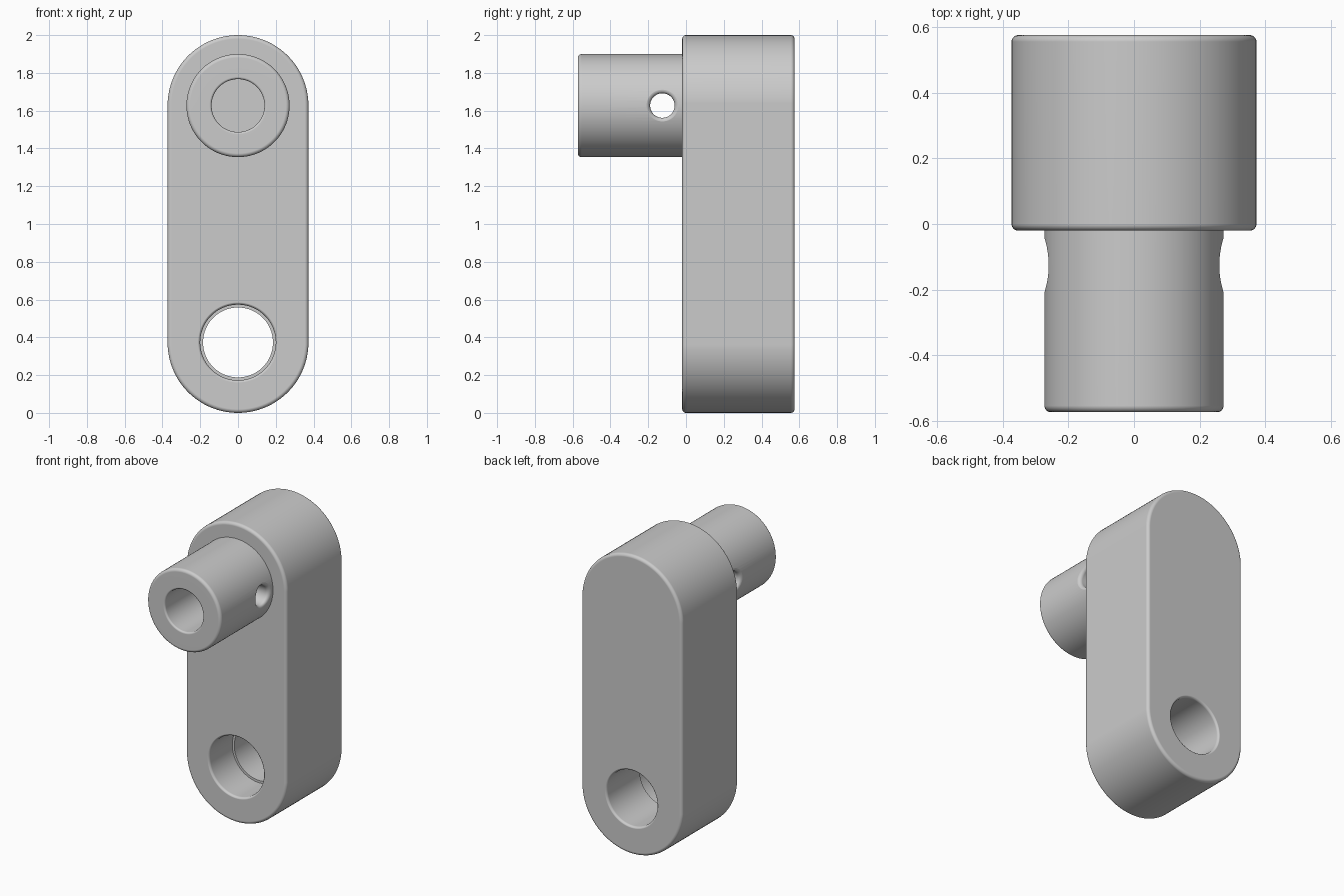
import bpy, bmesh, math

cube = bpy.data.objects.get("Cube")
if cube:
    bpy.data.objects.remove(cube, do_unlink=True)

# Main sizes
FRONT, BACK, PIN_TIP = -0.02, 0.575, -0.573
BODY_R, PIN_R = 0.373, 0.273
LOW_Z, HIGH_Z = BODY_R, 2 - BODY_R
BORE_R, STEP_R, STEP_Y = 0.185, 0.2, 0.225
EPS = 0.0006

steel = bpy.data.materials.new("grey_steel")
steel.use_nodes = True
GREY = (0.6, 0.6, 0.6, 1)
steel.diffuse_color = GREY
steel.node_tree.nodes["Principled BSDF"].inputs["Base Color"].default_value = GREY


def arc(t, r, f, start, end, steps=6):
    """Fillet points (along axis, radius) about a centre."""
    angles = [math.radians(start + (end - start) * i / steps) for i in range(steps + 1)]
    return [(t + f * math.cos(a), r + f * math.sin(a)) for a in angles]


def lathe(name, profile, centre, along_x=False, stretch=0, sides=96):
    """Turn a profile round the y (or x) axis; stretch lifts the upper half."""
    bm = bmesh.new()
    rings = []
    for t, r in profile:
        ring = []
        for i in range(sides):
            a = math.tau * (i + 0.5) / sides
            u, z = r * math.cos(a), r * math.sin(a)
            if z > 0:
                z += stretch
            x, y = (t, u) if along_x else (u, t)
            ring.append(bm.verts.new((x + centre[0], y + centre[1], z + centre[2])))
        rings.append(ring)
    for lower, upper in zip(rings, rings[1:]):
        for i in range(sides):
            j = (i + 1) % sides
            bm.faces.new((lower[i], lower[j], upper[j], upper[i]))
    bm.faces.new(rings[0])
    bm.faces.new(rings[-1])
    bmesh.ops.recalc_face_normals(bm, faces=bm.faces)
    mesh = bpy.data.meshes.new(name)
    bm.to_mesh(mesh)
    bm.free()
    mesh.materials.append(steel)
    obj = bpy.data.objects.new(name, mesh)
    bpy.context.collection.objects.link(obj)
    return obj


def select(obj):
    bpy.ops.object.select_all(action='DESELECT')
    obj.select_set(True)
    bpy.context.view_layer.objects.active = obj


def cut(obj, cutter):
    cutter.hide_render = True
    select(obj)
    mod = obj.modifiers.new("cut", 'BOOLEAN')
    mod.operation = 'DIFFERENCE'
    mod.solver = 'EXACT'
    mod.object = cutter
    bpy.ops.object.modifier_apply(modifier=mod.name)
    bpy.data.objects.remove(cutter, do_unlink=True)


def finish(obj):
    select(obj)
    bpy.ops.object.shade_smooth_by_angle(angle=math.radians(32))
    mod = obj.modifiers.new("even_shading", 'WEIGHTED_NORMAL')
    mod.keep_sharp = True


# Arm: rounded slab with soft edges
F = 0.02
arm = lathe("arm",
            arc(FRONT + F, BODY_R - F, F, 180, 90) + arc(BACK - F, BODY_R - F, F, 90, 0),
            (0, 0, LOW_Z), stretch=HIGH_Z - LOW_Z)

# Stepped bore through the lower end of the arm
F = 0.017
bore = lathe("bore_cutter",
             [(FRONT - 0.05, STEP_R + F)]
             + arc(FRONT + F - EPS, STEP_R + F, F, 180, 270)
             + [(STEP_Y, STEP_R), (STEP_Y, BORE_R)]
             + arc(BACK - F + EPS, BORE_R + F, F, 270, 360)
             + [(BACK + 0.05, BORE_R + F)],
             (0, 0, LOW_Z))
cut(arm, bore)
finish(arm)

# Pin: round boss with a blind hole in its tip
F, HOLE_R = 0.012, 0.14
pin = lathe("pin",
            [(FRONT, HOLE_R)]
            + arc(PIN_TIP + F, HOLE_R + F, F, 270, 180)
            + arc(PIN_TIP + 0.02, PIN_R - 0.02, 0.02, 180, 90)
            + [(0.0, PIN_R)],
            (0, 0, HIGH_Z))

# Cross hole through the pin, with rims that follow its round surface
F, CROSS_R = 0.025, 0.065
flare = [(-PIN_R - 0.08, CROSS_R + F)] + arc(-PIN_R + F - EPS, CROSS_R + F, F, 180, 270)
cross = lathe("cross_hole_cutter", flare + [(-t, r) for t, r in reversed(flare)],
              (0, -0.125, HIGH_Z), along_x=True, sides=48)
for v in cross.data.vertices:
    sag = PIN_R - math.sqrt(PIN_R ** 2 - (v.co.z - HIGH_Z) ** 2)
    v.co.x -= math.copysign(sag, v.co.x)
cut(pin, cross)
finish(pin)
